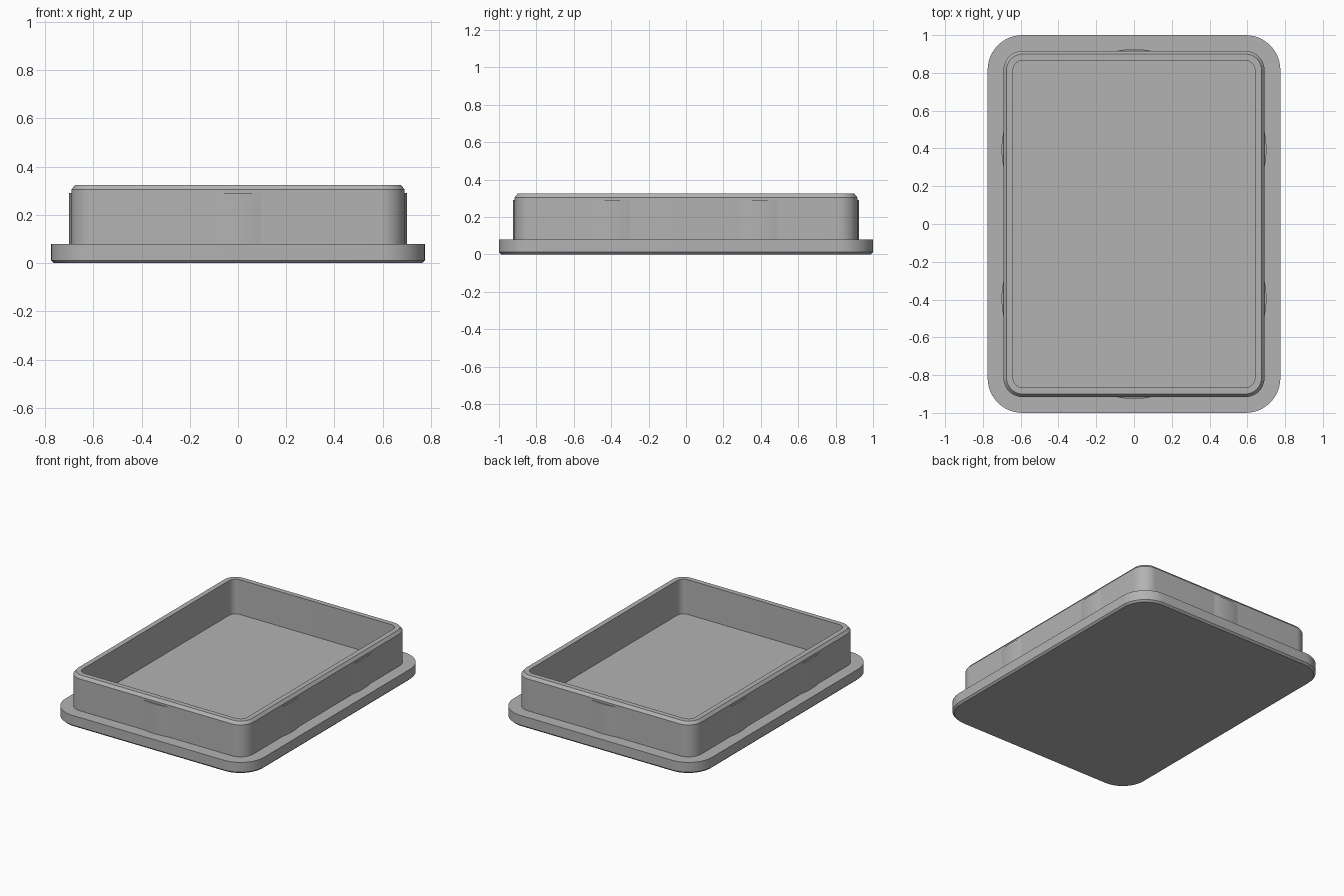
import bpy, bmesh
from math import sin, cos, pi, radians

cube = bpy.data.objects.get("Cube")
if cube:
    bpy.data.objects.remove(cube, do_unlink=True)

grey = bpy.data.materials.new("plain grey")
grey.use_nodes = True
GREY = (0.45, 0.45, 0.45, 1)
grey.diffuse_color = GREY
grey.node_tree.nodes["Principled BSDF"].inputs["Base Color"].default_value = GREY

# All rounded corners share the same centres
CORNER_X, CORNER_Y, STEPS = 0.59, 0.815, 12


def finish(name, bm):
    bmesh.ops.recalc_face_normals(bm, faces=bm.faces)
    mesh = bpy.data.meshes.new(name)
    bm.to_mesh(mesh)
    bm.free()
    mesh.materials.append(grey)
    obj = bpy.data.objects.new(name, mesh)
    bpy.context.collection.objects.link(obj)
    bpy.ops.object.select_all(action="DESELECT")
    obj.select_set(True)
    bpy.context.view_layer.objects.active = obj
    bpy.ops.object.shade_smooth_by_angle(angle=radians(30))
    return obj


def rounded_ring(bm, radius, z):
    ring = []
    for corner, (sx, sy) in enumerate([(1, 1), (-1, 1), (-1, -1), (1, -1)]):
        for i in range(STEPS + 1):
            a = (corner + i / STEPS) * pi / 2
            ring.append(bm.verts.new((sx * CORNER_X + radius * cos(a),
                                      sy * CORNER_Y + radius * sin(a), z)))
    return ring


# Tray: one profile of (corner radius, height), from underside over the rim to the floor
profile = [(0.173, 0), (0.185, 0.012), (0.185, 0.08), (0.101, 0.08),
           (0.101, 0.305), (0.085, 0.325), (0.05, 0.325), (0.05, 0.08)]
bm = bmesh.new()
rings = [rounded_ring(bm, r, z) for r, z in profile]
for low, high in zip(rings, rings[1:]):
    for i in range(len(low)):
        j = (i + 1) % len(low)
        bm.faces.new((low[i], low[j], high[j], high[i]))
bm.faces.new(rings[0])
bm.faces.new(rings[-1])
finish("tray", bm)


# Shallow curved grip bumps on the outer wall
def grip_bump(name, x, y, turn):
    half, rise, count = 0.095, 0.01, 10
    bm = bmesh.new()
    outline = [(-half, -0.01), (half, -0.01)]
    for i in range(count + 1):
        t = 1 - 2 * i / count
        outline.append((half * t, rise * (1 - t * t)))
    face = bm.faces.new([bm.verts.new((u, v, 0.08)) for u, v in outline])
    top = bmesh.ops.extrude_face_region(bm, geom=[face])["geom"]
    bmesh.ops.translate(bm, vec=(0, 0, 0.21),
                        verts=[g for g in top if isinstance(g, bmesh.types.BMVert)])
    obj = finish(name, bm)
    obj.location = (x, y, 0)
    obj.rotation_euler.z = turn


wall_x, wall_y = CORNER_X + 0.101, CORNER_Y + 0.101
grip_bump("back_grip_bump", 0, wall_y, 0)
grip_bump("front_grip_bump", 0, -wall_y, pi)
for side, s in (("left", 1), ("right", -1)):
    for end, y in (("front", -0.395), ("back", 0.395)):
        grip_bump(f"{side}_{end}_grip_bump", s * wall_x, y, -s * pi / 2)
